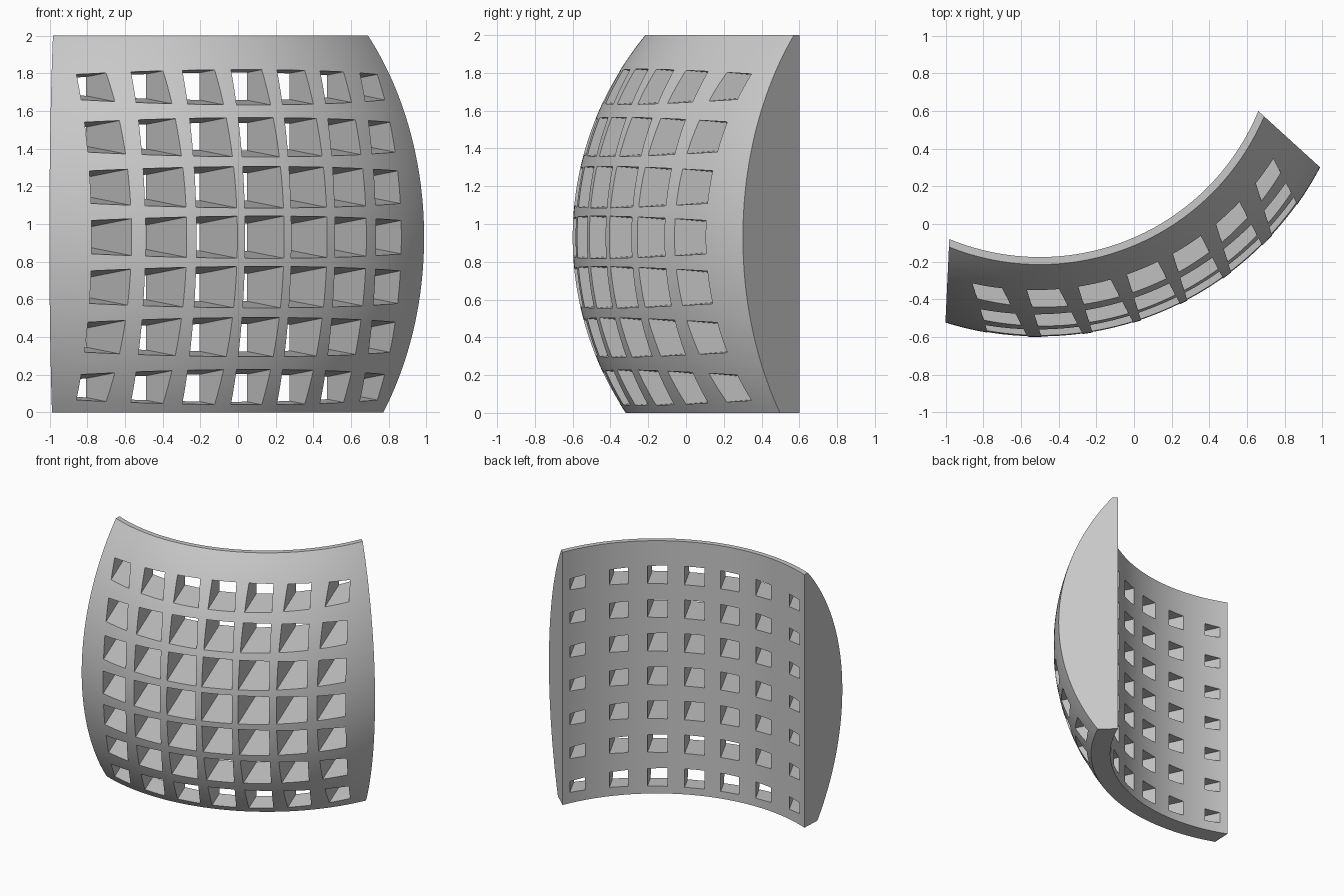
import bpy, bmesh, math
from mathutils import Vector

cube = bpy.data.objects.get("Cube")
if cube:
    bpy.data.objects.remove(cube, do_unlink=True)

CENTRE = Vector((-0.5, 1.08, 0.93))    # shared centre of outer sphere and inner cylinder
R_OUT, R_IN, HEIGHT = 1.68, 1.2556, 2.0
AXIS = math.radians(-67.5)             # direction the panel bulges towards
OUT = Vector((math.cos(AXIS), math.sin(AXIS), 0))
SIDE = Vector((-OUT.y, OUT.x, 0))
HALF_FAN = math.radians(25.2)
PITCH, COUNT = 0.267, 7

grey = bpy.data.materials.new("light grey")
grey.use_nodes = True
grey.diffuse_color = (0.58, 0.58, 0.58, 1)
bsdf = grey.node_tree.nodes["Principled BSDF"]
bsdf.inputs["Base Color"].default_value = grey.diffuse_color
bsdf.inputs["Roughness"].default_value = 0.6


def add_object(name, bm):
    bmesh.ops.recalc_face_normals(bm, faces=bm.faces)
    mesh = bpy.data.meshes.new(name)
    bm.to_mesh(mesh)
    bm.free()
    mesh.materials.append(grey)
    obj = bpy.data.objects.new(name, mesh)
    bpy.context.collection.objects.link(obj)
    return obj


def fan_point(angle, radius, z):
    """Where a ray fanning out from behind the centre meets a circle."""
    d = OUT * math.cos(angle) + SIDE * math.sin(angle)
    b = -OUT.dot(d)
    s = -b + math.sqrt(b * b - 1 + radius * radius)
    p = CENTRE - OUT + d * s
    return (p.x, p.y, z)


# Curved panel: spherical outside, cylindrical inside, slanted flat ends
def build_panel(cols=72, rows=56):
    bm = bmesh.new()
    skins = []
    for outer in (True, False):
        grid = []
        for j in range(rows + 1):
            z = HEIGHT * j / rows
            r = math.sqrt(R_OUT ** 2 - (z - CENTRE.z) ** 2) if outer else R_IN
            grid.append([bm.verts.new(fan_point(HALF_FAN * (2 * i / cols - 1), r, z))
                         for i in range(cols + 1)])
        for j in range(rows):
            for i in range(cols):
                bm.faces.new((grid[j][i], grid[j][i + 1],
                              grid[j + 1][i + 1], grid[j + 1][i]))
        skins.append(grid)
    a, b = skins
    for j in (0, rows):
        for i in range(cols):
            bm.faces.new((a[j][i], a[j][i + 1], b[j][i + 1], b[j][i]))
    for i in (0, cols):
        for j in range(rows):
            bm.faces.new((a[j][i], a[j + 1][i], b[j + 1][i], b[j][i]))
    return add_object("curved_panel", bm)


# Tapered square cutters, all parallel to the bulge direction
def build_cutters():
    bm = bmesh.new()
    corners = ((-1, -1), (1, -1), (1, 1), (-1, 1))
    for row in range(COUNT):
        for col in range(COUNT):
            u, w = (col - 3) * PITCH, (row - 3) * PITCH
            rings = []
            for depth in (0.7, 1.76):
                half = (0.225 - 0.185 * (R_OUT - depth)) / 2
                rings.append([bm.verts.new(CENTRE + OUT * depth + SIDE * (u + su * half)
                                           + Vector((0, 0, w + sz * half)))
                              for su, sz in corners])
            near, far = rings
            bm.faces.new(near)
            bm.faces.new(far)
            for k in range(4):
                n = (k + 1) % 4
                bm.faces.new((near[k], near[n], far[n], far[k]))
    return add_object("hole_cutters", bm)


panel = build_panel()
cutters = build_cutters()
mod = panel.modifiers.new("square_holes", 'BOOLEAN')
mod.operation = 'DIFFERENCE'
mod.solver = 'EXACT'
mod.object = cutters

# Apply the cut, then smooth the curved skins and keep the rims crisp
bpy.ops.object.select_all(action='DESELECT')
bpy.context.view_layer.objects.active = panel
panel.select_set(True)
bpy.ops.object.modifier_apply(modifier=mod.name)
bpy.data.objects.remove(cutters, do_unlink=True)
bpy.ops.object.shade_smooth_by_angle(angle=math.radians(25))
